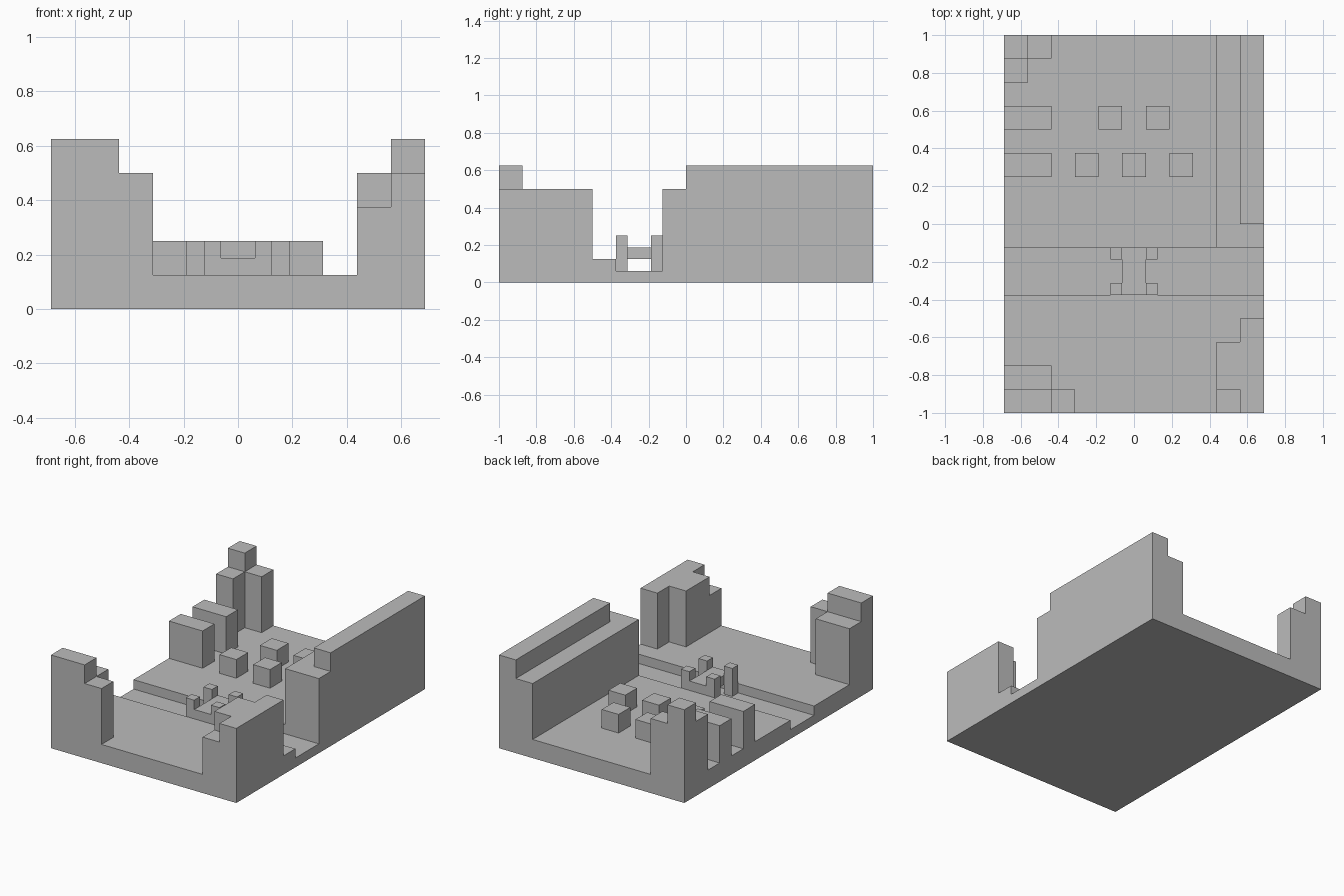
import bpy
import bmesh
from mathutils import Vector

cube = bpy.data.objects.get("Cube")
if cube:
    bpy.data.objects.remove(cube, do_unlink=True)

U = 0.0625               # half a block
ORIGIN = Vector((-11, -16, 0))

stone = bpy.data.materials.new("plain grey")
stone.use_nodes = True
GREY = (0.5, 0.5, 0.5, 1)
stone.diffuse_color = GREY
stone.node_tree.nodes["Principled BSDF"].inputs["Base Color"].default_value = GREY


def block(x, y, z, w, d, h):
    """Cells filled by a box with its low corner at x, y, z."""
    return {(i, j, k) for i in range(x, x + w)
            for j in range(y, y + d) for k in range(z, z + h)}


def build(name, *blocks):
    """Fuse the blocks into one clean shell holding only the outer faces."""
    cells = set().union(*blocks)
    bm = bmesh.new()
    corners = {}

    def corner(p):
        key = tuple(p)
        if key not in corners:
            corners[key] = bm.verts.new((Vector(key) + ORIGIN) * U)
        return corners[key]

    for cell in cells:
        for axis in range(3):
            for side in (0, 1):
                near = list(cell)
                near[axis] += 2 * side - 1
                if tuple(near) in cells:
                    continue
                quad = []
                for a, b in ((0, 0), (1, 0), (1, 1), (0, 1)):
                    p = list(cell)
                    p[axis] += side
                    p[(axis + 1) % 3] += a
                    p[(axis + 2) % 3] += b
                    quad.append(corner(p))
                bm.faces.new(quad if side else quad[::-1])
    bmesh.ops.dissolve_limit(bm, angle_limit=0.01, verts=bm.verts, edges=bm.edges)
    mesh = bpy.data.meshes.new(name)
    bm.to_mesh(mesh)
    bm.free()
    mesh.materials.append(stone)
    obj = bpy.data.objects.new(name, mesh)
    bpy.context.collection.objects.link(obj)
    return obj


# Ground with a channel across it
ground = [block(0, 0, 0, 22, 32, 1),
          block(0, 0, 1, 22, 10, 1),
          block(0, 14, 1, 22, 18, 1)]

# Long stepped wall on the left side
long_wall = [block(18, 14, 2, 4, 18, 6), block(20, 16, 8, 2, 16, 2)]

# Stepped corner towers
front_left_tower = [block(18, 0, 2, 2, 2, 4),
                    block(18, 2, 2, 2, 4, 6),
                    block(20, 0, 2, 2, 8, 6)]
front_right_tower = [block(0, 0, 2, 4, 2, 8),
                     block(4, 0, 2, 2, 2, 6),
                     block(0, 2, 2, 4, 2, 6)]
back_right_tower = [block(0, 30, 2, 2, 2, 8),
                    block(2, 30, 2, 2, 2, 6),
                    block(0, 28, 2, 2, 2, 6)]

# Two wide blocks flush with the right side
edge_blocks = [block(0, y, 2, 4, 2, 4) for y in (20, 24)]

build("terrain_with_walls", *ground, *long_wall, *front_left_tower,
      *front_right_tower, *back_right_tower, *edge_blocks)

# Small cubes in two staggered rows
for row, y, columns in (("front", 20, (6, 10, 14)), ("back", 24, (8, 12))):
    for n, x in enumerate(columns, 1):
        build(f"{row}_row_cube_{n}", block(x, y, 2, 2, 2, 2))

# Footbridge: a deck with four corner posts
posts = [block(x, y, 1, 1, 1, 3) for x in (9, 12) for y in (10, 13)]
build("footbridge", block(10, 10, 2, 2, 4, 1), *posts)
